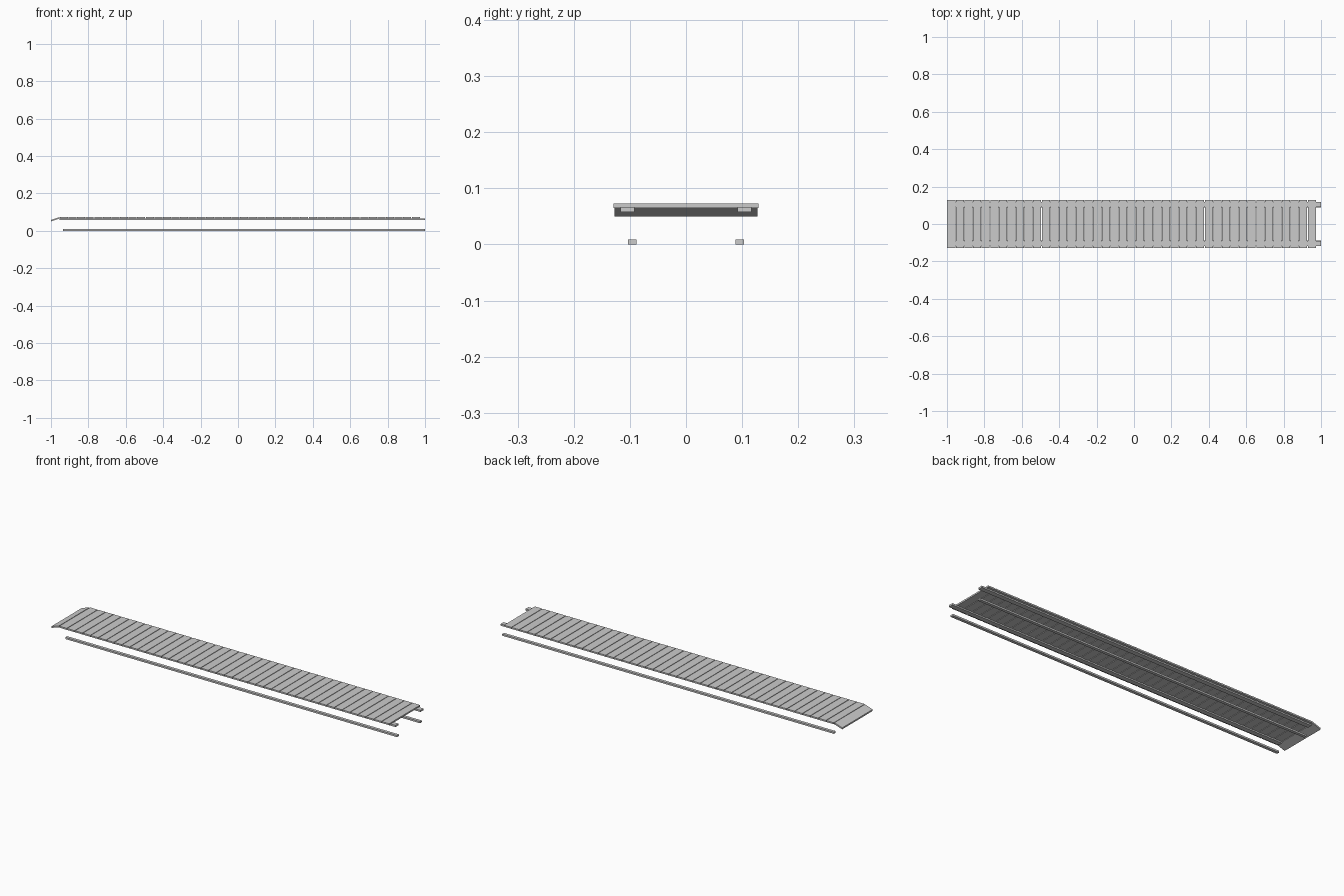
import bpy

if "Cube" in bpy.data.objects:
    bpy.data.objects.remove(bpy.data.objects["Cube"])


def prism(name, profile, y0, y1):
    """Extrude an x-z profile (counter-clockwise seen from the front) along y."""
    n = len(profile)
    verts = [(x, y0, z) for x, z in profile] + [(x, y1, z) for x, z in profile]
    faces = [list(range(n)), list(range(2 * n - 1, n - 1, -1))]
    faces += [[i, i + n, (i + 1) % n + n, (i + 1) % n] for i in range(n)]
    mesh = bpy.data.meshes.new(name)
    mesh.from_pydata(verts, [], faces)
    obj = bpy.data.objects.new(name, mesh)
    bpy.context.collection.objects.link(obj)
    return obj


def box(name, x0, x1, y0, y1, z0, z1):
    return prism(name, [(x0, z0), (x1, z0), (x1, z1), (x0, z1)], y0, y1)


HALF_WIDTH = 0.129
START, END, COUNT = -0.952, 0.975, 42
PITCH = (END - START) / COUNT
GAP = 0.003

# Deck slats with narrow open gaps between them
slat = box("deck_slats", START, START + PITCH - GAP,
           -HALF_WIDTH, HALF_WIDTH, 0.065, 0.073)
array = slat.modifiers.new("repeat", "ARRAY")
array.count = COUNT
array.use_relative_offset = False
array.use_constant_offset = True
array.constant_offset_displace = (PITCH, 0, 0)

# Sloping entry lip at the left end
prism("entry_lip", [(-1.0, 0.050), (-0.955, 0.065), (-0.955, 0.073), (-1.0, 0.058)],
      -0.127, 0.127)

# Support rails under the deck and floor rails beneath, one of each per side
for side, s in (("front", -1), ("back", 1)):
    a, b = sorted((s * 0.0915, s * 0.1165))
    box("deck_rail_" + side, -0.955, 1.0, a, b, 0.058, 0.067)
    a, b = sorted((s * 0.088, s * 0.1035))
    box("floor_rail_" + side, -0.935, 1.0, a, b, 0.0, 0.009)
